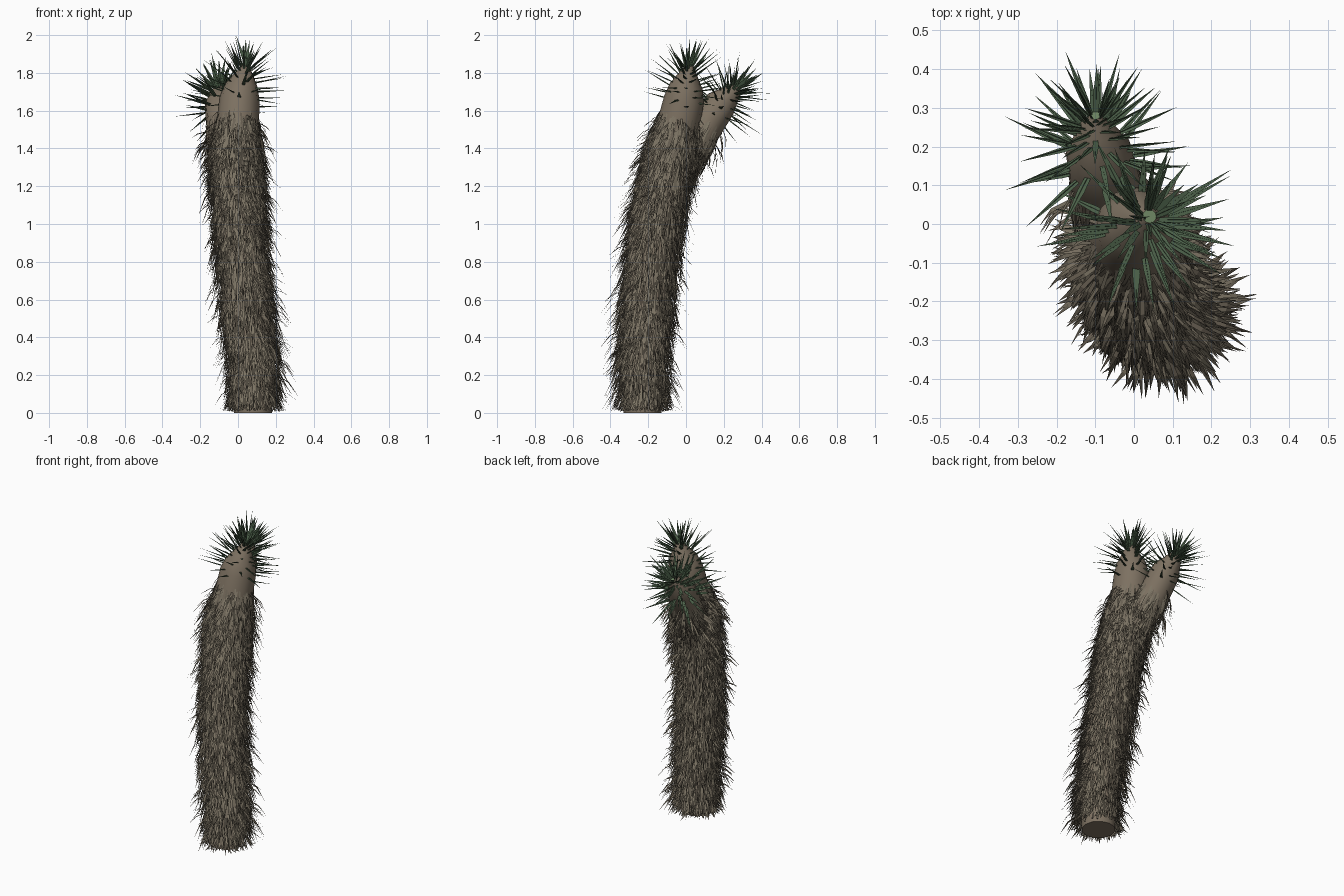
import bpy, bmesh, math, random
from mathutils import Vector

if "Cube" in bpy.data.objects:
    bpy.data.objects.remove(bpy.data.objects["Cube"])

random.seed(7)
R = random.uniform


def material(name, rgb):
    m = bpy.data.materials.new(name)
    m.diffuse_color = (*rgb, 1)
    m.use_nodes = True
    m.node_tree.nodes["Principled BSDF"].inputs["Base Color"].default_value = m.diffuse_color
    return m


BARK = material("bark brown", (0.205, 0.165, 0.12))
DEAD = material("dry leaf tan", (0.20, 0.172, 0.125))
DEAD2 = material("dry leaf dark", (0.15, 0.125, 0.092))
GREEN = material("leaf green", (0.07, 0.115, 0.065))
TIP = material("bud green", (0.15, 0.23, 0.12))


def finish(bm, name, mats):
    me = bpy.data.meshes.new(name)
    bm.to_mesh(me)
    bm.free()
    for m in mats:
        me.materials.append(m)
    ob = bpy.data.objects.new(name, me)
    bpy.context.collection.objects.link(ob)
    return ob


def sample(path, t):
    """Point, tangent and radius at fraction t of a path of (x, y, z, r)."""
    f = min(max(t, 0), 0.9999) * (len(path) - 1)
    i = int(f)
    a, b = path[i], path[i + 1]
    p = Vector(a[:3]).lerp(Vector(b[:3]), f - i)
    lo, hi = path[max(i - 1, 0)], path[min(i + 2, len(path) - 1)]
    return p, (Vector(hi[:3]) - Vector(lo[:3])).normalized(), a[3] + (b[3] - a[3]) * (f - i)


def frame(tan):
    u = Vector((0, 1, 0)).cross(tan).normalized()
    return u, tan.cross(u)


def tube(name, path, sides=12):
    bm = bmesh.new()
    rings = []
    for i, (x, y, z, r) in enumerate(path):
        tan = sample(path, (i + 0.001) / (len(path) - 1))[1]
        if i == 0 and z == 0:
            tan = Vector((0, 0, 1))
        u, v = frame(tan)
        rings.append([bm.verts.new(Vector((x, y, z)) + r * (u * math.cos(a) + v * math.sin(a)))
                      for a in (k * math.tau / sides for k in range(sides))])
    for a, b in zip(rings, rings[1:]):
        for k in range(sides):
            f = bm.faces.new((a[k], a[(k + 1) % sides], b[(k + 1) % sides], b[k]))
            f.smooth = True
    bm.faces.new(rings[0][::-1])
    bm.faces.new(rings[-1]).material_index = 1
    return finish(bm, name, [BARK, TIP])


def blade(bm, root, mid, tip, side, width, mat=0):
    """Tapered leaf: a quad up to the middle and a pointed end."""
    s = side.normalized() * width / 2
    pts = [root + s * .7, root - s * .7, mid - s, mid + s, tip]
    for p in pts:
        p.z = max(p.z, 0.008)
    v = [bm.verts.new(p) for p in pts]
    for f in (v[:4], (v[3], v[2], v[4])):
        bm.faces.new(f).material_index = mat


# trunk running up into the front head, and the rear branch
trunk = [(.08, -.23, 0, .10), (.08, -.225, .3, .108), (.04, -.20, .65, .12),
         (.01, -.16, 1.0, .12), (0, -.11, 1.25, .118), (-.01, -.065, 1.42, .118),
         (0, -.035, 1.55, .112), (.008, -.01, 1.66, .107), (.02, 0, 1.73, .088),
         (.035, .012, 1.80, .045), (.04, .02, 1.84, .018)]
branch = [(-.03, -.02, 1.32, .09), (-.06, .07, 1.46, .092), (-.08, .13, 1.56, .092),
          (-.09, .185, 1.635, .086), (-.10, .245, 1.695, .048), (-.10, .28, 1.73, .014)]
tube("trunk", trunk)
tube("rear_branch", branch)


# shaggy skirt of dry leaves hanging steeply along the bark, thinning at the top
def skirt(name, path, t0, t1, count, puff):
    bm = bmesh.new()
    for _ in range(count):
        t, a = R(t0, t1), R(0, math.tau)
        top = max(0, (t - t0) / (t1 - t0) - .82) / .18
        if random.random() < top * .8:
            continue
        p, tan, r = sample(path, t)
        u, v = frame(tan)
        out = u * math.cos(a) + v * math.sin(a)
        side = tan.cross(out) + out * R(-.3, .3)
        drift = tan.cross(out) * R(-.035, .035)
        fade = (1 - .6 * top) * (1.15 - .3 * t / t1)
        root = p + out * (r - .008)
        if random.random() < .11:      # stray leaf sticking out
            push, drop = R(.08, .125), R(.05, .16)
        else:
            push, drop = R(.02, puff), R(.12, .21)
        push *= fade
        mid = root + out * push * .65 - tan * drop * .45 + drift * .5
        tip = root + out * push - tan * drop + drift
        blade(bm, root, mid, tip, side, R(.009, .014), random.random() < .25)
    return finish(bm, name, [DEAD, DEAD2])


skirt("trunk_dry_leaves", trunk, .03, .66, 6000, .072)
skirt("branch_dry_leaves", branch, .0, .46, 450, .04)


# green rosette of stiff pointed leaves on each head
def rosette(name, path, t0, count):
    bm = bmesh.new()
    for i in range(count):
        k = (i + .5) / count
        t = t0 + (.99 - t0) * k ** .75
        a = i * 2.39996 + R(-.3, .3)
        p, tan, r = sample(path, t)
        u, v = frame(tan)
        out = u * math.cos(a) + v * math.sin(a)
        tilt = math.radians(2 + 68 * k ** 1.4 + R(-12, 12))
        d = out * math.cos(tilt) + tan * math.sin(tilt)
        root = p + out * r * .6
        length = R(.15, .24) * (1 - .25 * k)
        side = tan.cross(out)
        blade(bm, root, root + d * length * .35, root + d * length, side, R(.014, .021))
        # second face set gives the leaf its keel
        blade(bm, root, root + d * length * .35, root + d * length, side.cross(d), .007)
    # longest leaf points straight up from the bud
    top = Vector(path[-1][:3])
    if "front" in name:
        tip = Vector((top.x - .05, top.y - .01, 2.0))
        blade(bm, top, top.lerp(tip, .4), tip, Vector((1, 0, 0)), .016)
    return finish(bm, name, [GREEN])


rosette("front_head_leaves", trunk, .66, 68)
rosette("rear_head_leaves", branch, .42, 78)
